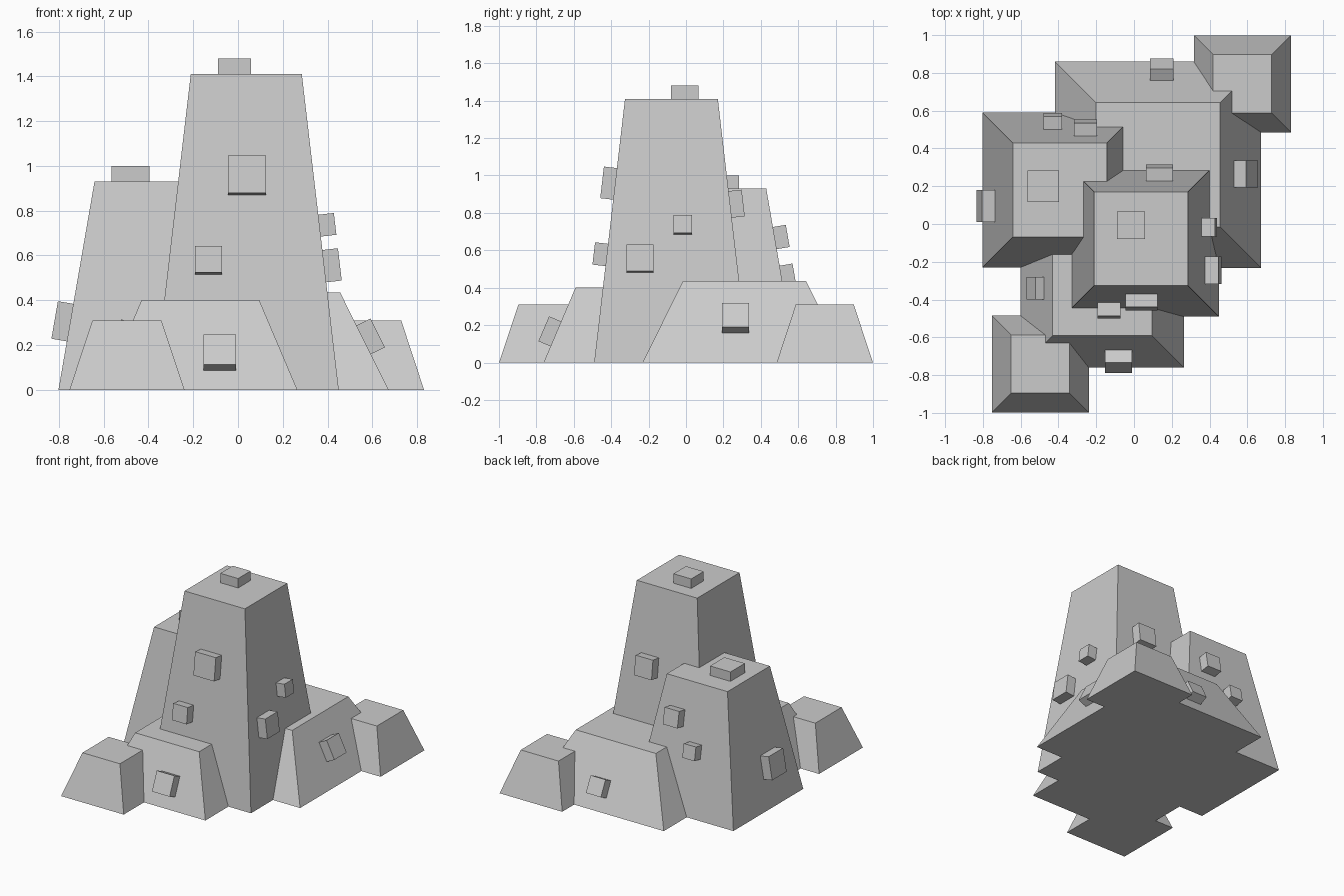
import bpy, bmesh, math
from mathutils import Vector, Matrix

if "Cube" in bpy.data.objects:
    bpy.data.objects.remove(bpy.data.objects["Cube"])


def add_object(name, bm):
    mesh = bpy.data.meshes.new(name)
    bm.to_mesh(mesh)
    bm.free()
    obj = bpy.data.objects.new(name, mesh)
    bpy.context.collection.objects.link(obj)
    return obj


def frustum(name, cx, cy, base, top, height):
    """Square tapered tower; base and top are half widths."""
    bm = bmesh.new()
    bmesh.ops.create_cube(bm, size=2)
    for v in bm.verts:
        half = top if v.co.z > 0 else base
        v.co = (cx + v.co.x * half, cy + v.co.y * half, height if v.co.z > 0 else 0)
    return add_object(name, bm)


def block(name, centre, normal, up, size, out, sink=0.03):
    """Box standing 'out' proud of a surface point, sunk slightly into it."""
    side = up.cross(normal)
    rot = Matrix((side, up, normal)).transposed().to_4x4()
    mid = centre + normal * (out - sink) / 2
    bm = bmesh.new()
    bmesh.ops.create_cube(bm, size=1, matrix=Matrix.Translation(mid) @ rot
                          @ Matrix.Diagonal((size, size, out + sink, 1)))
    return add_object(name, bm)


SIDES = {"front": (0, -1), "back": (0, 1), "left": (-1, 0), "right": (1, 0)}

# Towers: centre x, centre y, base half width, top half width, height
TOWERS = {
    "main_tower": (0.037, -0.078, 0.413, 0.248, 1.41),
    "left_tower": (-0.392, 0.18, 0.41, 0.249, 0.93),
    "back_mound": (0.127, 0.313, 0.546, 0.329, 0.435),
    "front_mound": (-0.168, -0.328, 0.433, 0.263, 0.40),
    "front_corner_mound": (-0.496, -0.742, 0.257, 0.154, 0.31),
    "back_corner_mound": (0.574, 0.742, 0.257, 0.155, 0.31),
}
for name, dims in TOWERS.items():
    frustum(name, *dims)

# Wall blocks: tower, side, position along the wall, height, size, protrusion
WALL_BLOCKS = [
    ("main_tower", "front", 0.04, 0.955, 0.17, 0.07),
    ("main_tower", "front", -0.132, 0.575, 0.12, 0.07),
    ("main_tower", "right", -0.018, 0.733, 0.098, 0.07),
    ("main_tower", "right", -0.245, 0.552, 0.145, 0.07),
    ("main_tower", "back", 0.135, 0.845, 0.143, 0.07),
    ("left_tower", "left", 0.095, 0.30, 0.17, 0.07),
    ("left_tower", "back", -0.257, 0.665, 0.12, 0.07),
    ("left_tower", "back", -0.43, 0.468, 0.10, 0.07),
    ("back_mound", "right", 0.265, 0.223, 0.143, 0.07),
    ("back_mound", "back", 0.147, 0.146, 0.123, 0.07),
    ("front_mound", "front", -0.082, 0.153, 0.145, 0.07),
    ("front_mound", "left", -0.34, 0.24, 0.12, 0.05),
]
for i, (tower, side, along, z, size, out) in enumerate(WALL_BLOCKS, 1):
    cx, cy, base, top, height = TOWERS[tower]
    dx, dy = SIDES[side]
    a = math.atan2(base - top, height)
    reach = base - (base - top) * z / height
    point = Vector((cx + dx * reach, along, z) if dx else (along, cy + dy * reach, z))
    normal = Vector((dx * math.cos(a), dy * math.cos(a), math.sin(a)))
    up = Vector((-dx * math.sin(a), -dy * math.sin(a), math.cos(a)))
    block(f"wall_block_{i}", point, normal, up, size, out)

# Roof blocks
Z, Y = Vector((0, 0, 1)), Vector((0, 1, 0))
block("main_roof_block", Vector((-0.016, -0.007, 1.41)), Z, Y, 0.146, 0.07)
block("left_roof_block", Vector((-0.48, 0.2, 0.93)), Z, Y, 0.168, 0.07)
